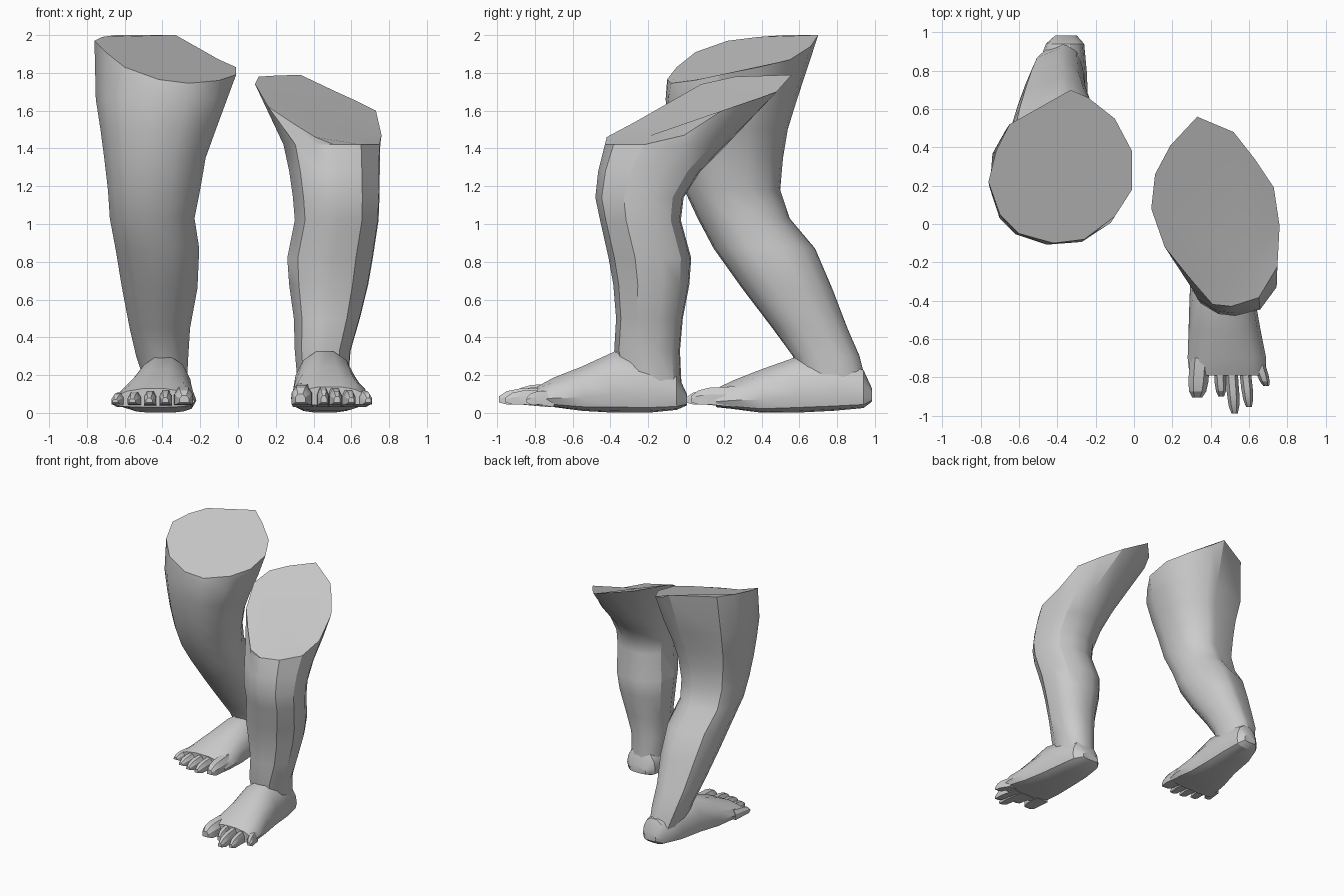
import bpy, bmesh, math

cube = bpy.data.objects.get("Cube")
if cube:
    bpy.data.objects.remove(cube, do_unlink=True)

# One plain clay colour
clay = bpy.data.materials.new("clay_grey")
clay.use_nodes = True
clay.diffuse_color = (0.6, 0.6, 0.6, 1)
clay.node_tree.nodes["Principled BSDF"].inputs["Base Color"].default_value = (0.6, 0.6, 0.6, 1)


def loft(name, rings, angle=32):
    """Skin a list of equal-length rings and close both ends."""
    bm = bmesh.new()
    loops = [[bm.verts.new(p) for p in ring] for ring in rings]
    n = len(loops[0])
    for a, b in zip(loops, loops[1:]):
        for i in range(n):
            j = (i + 1) % n
            bm.faces.new((a[i], a[j], b[j], b[i]))
    bm.faces.new(loops[0])
    bm.faces.new(loops[-1])
    bmesh.ops.recalc_face_normals(bm, faces=bm.faces)
    mesh = bpy.data.meshes.new(name)
    bm.to_mesh(mesh)
    bm.free()
    mesh.materials.append(clay)
    obj = bpy.data.objects.new(name, mesh)
    bpy.context.collection.objects.link(obj)
    bpy.ops.object.select_all(action='DESELECT')
    obj.select_set(True)
    bpy.context.view_layer.objects.active = obj
    bpy.ops.object.shade_smooth_by_angle(angle=math.radians(angle))
    return obj


def power(v, e):
    return math.copysign(abs(v) ** e, v)


def leg(name, cap, sections):
    """Cut thigh outline on top, rounded horizontal sections (z, x0, x1, y0, y1) below."""
    cx = sum(p[0] for p in cap) / len(cap)
    cy = sum(p[1] for p in cap) / len(cap)
    angles = [math.atan2(p[1] - cy, p[0] - cx) for p in cap]
    rings = [cap]
    for z, x0, x1, y0, y1 in sections:
        rings.append([((x0 + x1) / 2 + (x1 - x0) / 2 * power(math.cos(a), 0.88),
                       (y0 + y1) / 2 + (y1 - y0) / 2 * power(math.sin(a), 0.88), z)
                      for a in angles])
    loft(name, rings)


def foot(name, sections):
    """Upright sections (y, x0, x1, z0, z1) with a flat sole and a rounded top."""
    rings = []
    for y, x0, x1, z0, z1 in sections:
        ring = []
        for k in range(14):
            a = 2 * math.pi * k / 14
            c, s = math.cos(a), math.sin(a)
            low = z0 + (z1 - z0) * 0.3          # widest level of the foot
            height = (z1 - low) * s if s > 0 else (low - z0) * power(s, 0.45)
            ring.append(((x0 + x1) / 2 + (x1 - x0) / 2 * power(c, 0.85), y, low + height))
        rings.append(ring)
    loft(name, rings)


def toe(name, base, tip, width, height):
    """Short blocky toe tapering from base (x, y) to tip (x, y)."""
    rings = []
    for t, w, z0, z1 in ((0, 1, 0.03, height), (0.6, 1, 0.045, height * 0.95),
                         (0.85, 0.85, 0.045, height * 0.85), (1, 0.5, 0.055, height * 0.65)):
        x = base[0] + (tip[0] - base[0]) * t
        y = base[1] + (tip[1] - base[1]) * t
        h = width * w / 2
        rings.append([(x - h, y, z0), (x + h, y, z0), (x + h, y, z0 + (z1 - z0) * 0.6),
                      (x + h * 0.5, y, z1), (x - h * 0.5, y, z1),
                      (x - h, y, z0 + (z1 - z0) * 0.6)])
    loft(name, rings, 25)


# Left leg, standing forward
leg("left_leg",
    [(.76, -.01, 1.47), (.73, .19, 1.60), (.63, .34, 1.65), (.52, .48, 1.70),
     (.33, .56, 1.79), (.19, .41, 1.785), (.11, .26, 1.78), (.09, .08, 1.74),
     (.16, -.12, 1.62), (.28, -.27, 1.54), (.41, -.42, 1.46), (.60, -.20, 1.465)],
    [(1.42, .24, .76, -.43, .22), (1.28, .27, .757, -.465, .08),
     (1.14, .29, .755, -.48, -.01), (1.02, .30, .75, -.455, -.025),
     (.82, .26, .72, -.41, .03), (.68, .27, .695, -.385, .02),
     (.50, .295, .65, -.37, -.015), (.33, .30, .60, -.38, -.03),
     (.10, .32, .58, -.33, -.02)])
foot("left_foot",
     [(.005, .37, .52, .04, .10), (-.05, .32, .58, .015, .22), (-.20, .30, .61, 0, .30),
      (-.38, .29, .63, 0, .33), (-.55, .285, .66, .01, .25), (-.70, .28, .69, .03, .19),
      (-.79, .29, .685, .04, .14)])

# Right leg, trailing with the knee bent
leg("right_leg",
    [(-.01, .38, 1.83), (-.10, .55, 1.87), (-.24, .66, 1.94), (-.33, .70, 2.0),
     (-.65, .52, 2.0), (-.72, .38, 1.99), (-.76, .22, 1.97), (-.70, .05, 1.91),
     (-.60, -.05, 1.83), (-.42, -.10, 1.765), (-.26, -.08, 1.745), (-.10, .04, 1.76),
     (-.01, .18, 1.79)],
    [(1.66, -.755, -.05, -.11, .59), (1.50, -.73, -.11, -.09, .54),
     (1.35, -.71, -.165, -.06, .515), (1.18, -.69, -.195, -.01, .50),
     (1.03, -.68, -.225, .06, .55), (.87, -.65, -.20, .145, .685),
     (.66, -.615, -.21, .295, .775), (.45, -.575, -.25, .455, .855),
     (.30, -.54, -.26, .565, .92), (.12, -.48, -.27, .62, .965)])
foot("right_foot",
     [(.985, -.41, -.30, .06, .13), (.94, -.46, -.26, .025, .23), (.78, -.52, -.245, .01, .29),
      (.58, -.55, -.24, 0, .30), (.40, -.60, -.23, 0, .235), (.25, -.64, -.22, .02, .175),
      (.16, -.66, -.23, .03, .13)])

# Toes, from the big toe outwards: base, tip, width, height
names = ("big", "second", "middle", "fourth", "little")
left_toes = [((.345, -.70), (.33, -.905), .105, .155), ((.445, -.72), (.455, -.90), .06, .14),
             ((.505, -.72), (.525, -.99), .065, .135), ((.575, -.72), (.60, -.955), .06, .125),
             ((.645, -.70), (.69, -.845), .06, .12)]
right_toes = [((-.29, .26), (-.285, .03), .10, .14), ((-.38, .24), (-.385, 0), .065, .125),
              ((-.46, .24), (-.47, .01), .065, .12), ((-.535, .25), (-.56, .04), .065, .115),
              ((-.61, .26), (-.65, .10), .06, .11)]
for side, toes in (("left", left_toes), ("right", right_toes)):
    for label, data in zip(names, toes):
        toe(f"{side}_{label}_toe", *data)
